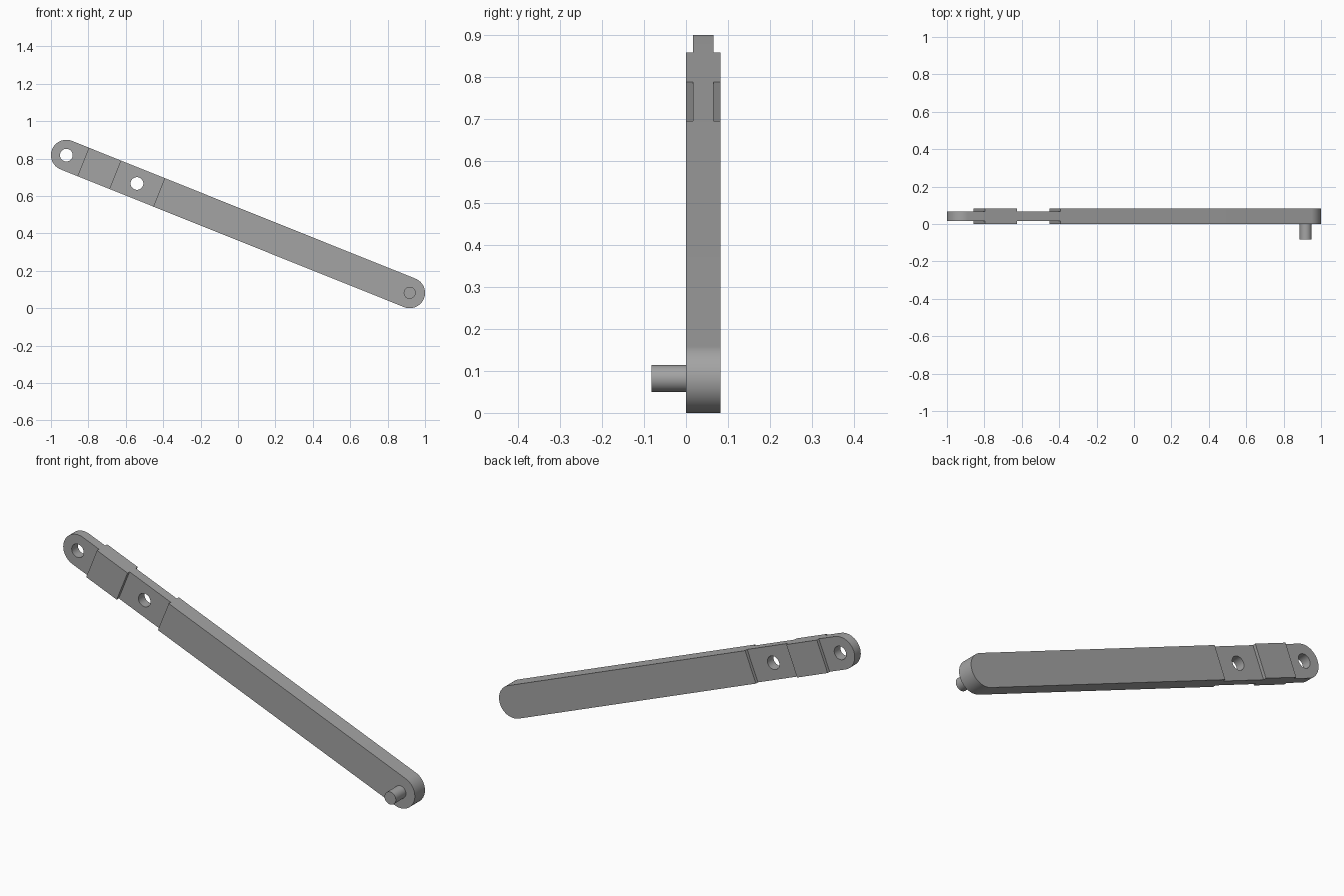
import bpy, bmesh, math
from mathutils import Matrix, Vector

if "Cube" in bpy.data.objects:
    bpy.data.objects.remove(bpy.data.objects["Cube"], do_unlink=True)

RADIUS = 0.082                      # half width of the bar, also its thickness
TIP = Vector((-0.918, 0, 0.818))    # centre of the upper rounded end
FOOT = Vector((0.918, 0, RADIUS))   # centre of the lower rounded end
LENGTH = (FOOT - TIP).length
SLOPE = math.atan2(TIP.z - FOOT.z, FOOT.x - TIP.x)
# Local frame: x runs down the bar from the upper hole, y is thickness
FRAME = Matrix.Translation(TIP) @ Matrix.Rotation(SLOPE, 4, 'Y')

grey = bpy.data.materials.new("mid grey")
grey.use_nodes = True
colour = (0.37, 0.37, 0.37, 1)
grey.diffuse_color = colour
grey.node_tree.nodes["Principled BSDF"].inputs["Base Color"].default_value = colour


def prism(name, outline, y0, y1):
    """Extrude an outline in the local xz plane from y0 to y1."""
    bm = bmesh.new()
    face = bm.faces.new([bm.verts.new((x, y0, z)) for x, z in outline])
    out = bmesh.ops.extrude_face_region(bm, geom=[face])
    verts = [v for v in out["geom"] if isinstance(v, bmesh.types.BMVert)]
    bmesh.ops.translate(bm, vec=(0, y1 - y0, 0), verts=verts)
    bmesh.ops.recalc_face_normals(bm, faces=bm.faces)
    mesh = bpy.data.meshes.new(name)
    bm.to_mesh(mesh)
    bm.free()
    mesh.materials.append(grey)
    obj = bpy.data.objects.new(name, mesh)
    bpy.context.collection.objects.link(obj)
    obj.matrix_world = FRAME
    return obj


def arc(cx, radius, start, end, steps):
    angles = [start + (end - start) * i / steps for i in range(steps + 1)]
    return [(cx + radius * math.cos(a), radius * math.sin(a)) for a in angles]


def circle(cx, radius):
    return arc(cx, radius, 0, math.tau, 48)[:-1]


def box(x0, x1):
    return [(x0, -0.2), (x1, -0.2), (x1, 0.2), (x0, 0.2)]


def smooth(obj):
    bpy.ops.object.select_all(action='DESELECT')
    obj.select_set(True)
    bpy.context.view_layer.objects.active = obj
    bpy.ops.object.shade_smooth_by_angle(angle=math.radians(30))


# Round-ended bar
q = math.pi / 2
bar = prism("arm", arc(LENGTH, RADIUS, -q, q, 32) + arc(0, RADIUS, q, 3 * q, 32), 0, RADIUS)

# Cutters: recesses on both faces around each hole, then the holes
cutters = []
for x0, x1 in ((-0.2, 0.097), (0.283, 0.534)):
    cutters.append(prism("front_recess_cutter", box(x0, x1), -0.1, 0.0165))
    cutters.append(prism("back_recess_cutter", box(x0, x1), 0.0655, 0.2))
for x in (0, 0.407):
    cutters.append(prism("hole_cutter", circle(x, 0.034), -0.1, 0.2))

bpy.context.view_layer.objects.active = bar
for cutter in cutters:
    cutter.hide_render = True
    cut = bar.modifiers.new("cut", 'BOOLEAN')
    cut.operation = 'DIFFERENCE'
    cut.solver = 'EXACT'
    cut.object = cutter
    bpy.ops.object.modifier_apply(modifier=cut.name)
for cutter in cutters:
    bpy.data.objects.remove(cutter, do_unlink=True)
smooth(bar)

# Pin at the lower end
smooth(prism("pin", circle(LENGTH, 0.032), -RADIUS, 0))
